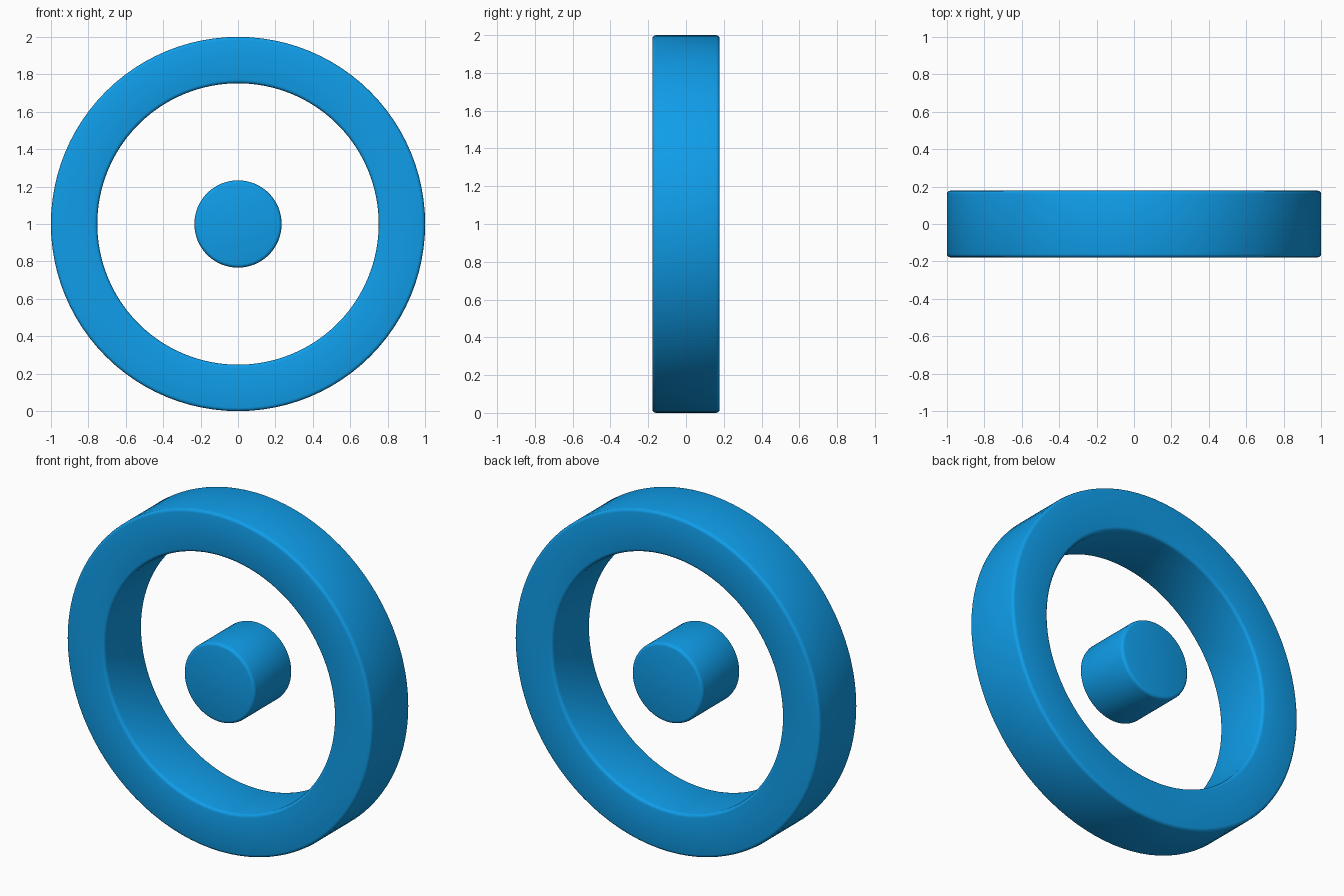
import bpy, bmesh, math
from mathutils import Matrix, Vector

if "Cube" in bpy.data.objects:
    bpy.data.objects.remove(bpy.data.objects["Cube"])

HALF = 0.178      # half depth along y
BEVEL = 0.018     # rounded edge radius
SIDES = 96

blue = bpy.data.materials.new("blue")
blue.diffuse_color = (0.005, 0.34, 0.82, 1)
blue.use_nodes = True
blue.node_tree.nodes["Principled BSDF"].inputs["Base Color"].default_value = blue.diffuse_color


def lathe(name, profile, closed):
    """Spin an (r, y) profile round the y axis through z = 1."""
    bm = bmesh.new()
    verts = [bm.verts.new((r, y, 0)) for r, y in profile]
    pairs = list(zip(verts, verts[1:])) + ([(verts[-1], verts[0])] if closed else [])
    edges = [bm.edges.new(p) for p in pairs]
    bmesh.ops.spin(bm, geom=verts + edges, cent=(0, 0, 0), axis=(0, 1, 0),
                   angle=math.tau, steps=SIDES, use_merge=True)
    bmesh.ops.remove_doubles(bm, verts=bm.verts, dist=1e-5)
    # Cap the open ends of a solid part
    rims = [e for e in bm.edges if e.is_boundary]
    if rims:
        bmesh.ops.holes_fill(bm, edges=rims, sides=0)
    bmesh.ops.recalc_face_normals(bm, faces=bm.faces)
    bmesh.ops.translate(bm, verts=bm.verts, vec=(0, 0, 1))
    mesh = bpy.data.meshes.new(name)
    bm.to_mesh(mesh)
    bm.free()
    mesh.materials.append(blue)
    obj = bpy.data.objects.new(name, mesh)
    bpy.context.collection.objects.link(obj)
    bpy.ops.object.select_all(action='DESELECT')
    obj.select_set(True)
    bpy.context.view_layer.objects.active = obj
    bpy.ops.object.shade_smooth_by_angle(angle=math.radians(35))


def corner(r, y, start, steps=3):
    """Quarter-round points about a bevel centre."""
    return [(r + BEVEL * math.cos(a), y + BEVEL * math.sin(a))
            for a in (math.radians(start + 90 * i / steps) for i in range(steps + 1))]


def outer_edge(r):
    return corner(r - BEVEL, -HALF + BEVEL, -90) + corner(r - BEVEL, HALF - BEVEL, 0)


def inner_edge(r):
    return corner(r + BEVEL, HALF - BEVEL, 90) + corner(r + BEVEL, -HALF + BEVEL, 180)


# Outer ring with rounded rims
lathe("outer_ring", outer_edge(1.0) + inner_edge(0.752), True)
# Floating solid hub in the middle
lathe("centre_hub", outer_edge(0.233), False)
